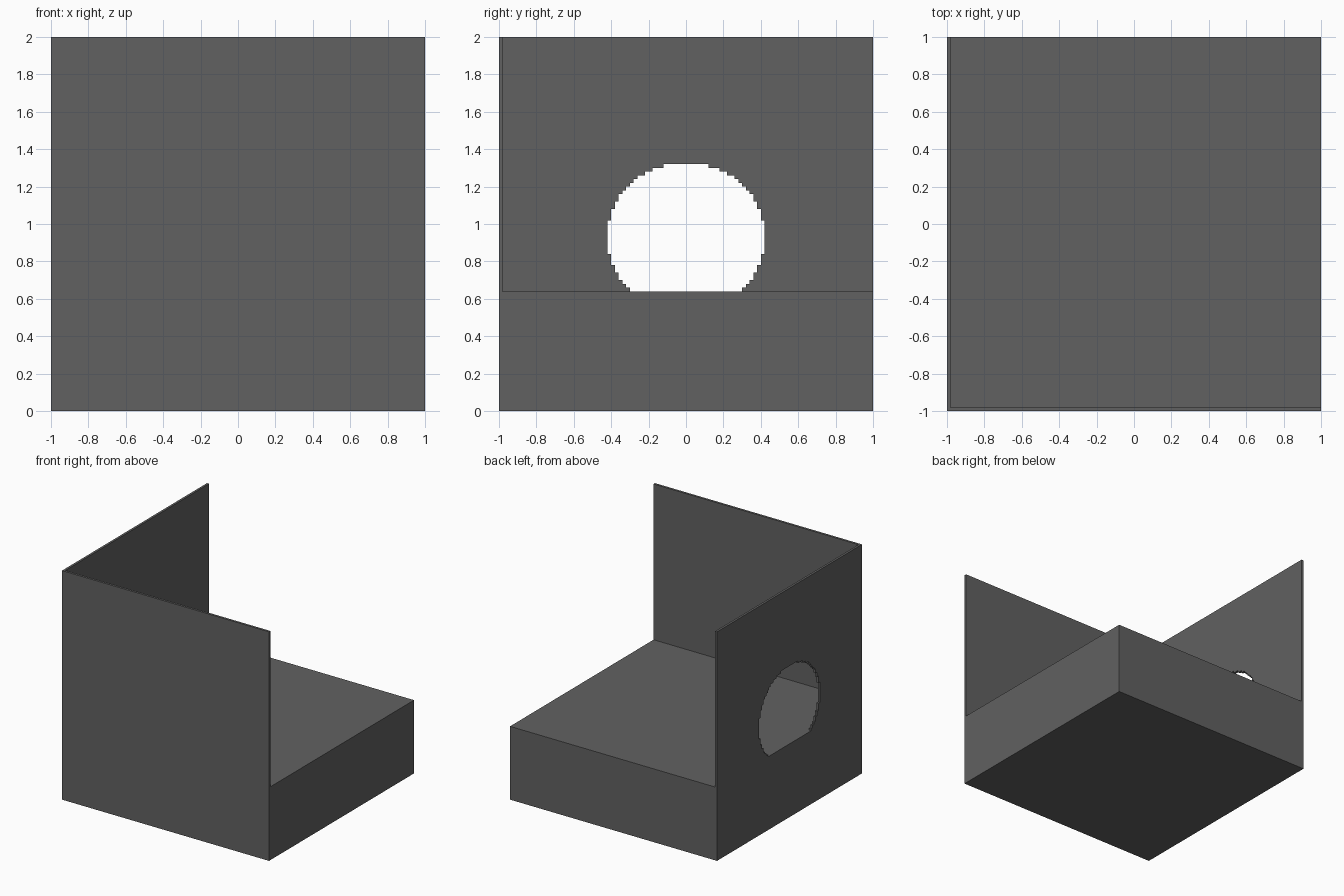
import bpy, bmesh, math

cube = bpy.data.objects.get("Cube")
if cube:
    bpy.data.objects.remove(cube, do_unlink=True)

FLOOR = 0.64      # top of the base slab
WALL = 0.02       # wall thickness, also the step size of the opening

grey = bpy.data.materials.new("dark grey")
grey.use_nodes = True
grey.diffuse_color = (0.12, 0.12, 0.12, 1)
grey.node_tree.nodes["Principled BSDF"].inputs["Base Color"].default_value = (0.12, 0.12, 0.12, 1)


def add_part(name, outline, direction):
    """Extrude a flat outline along a direction into a closed solid."""
    bm = bmesh.new()
    face = bm.faces.new([bm.verts.new(p) for p in outline])
    new = bmesh.ops.extrude_face_region(bm, geom=[face])["geom"]
    bmesh.ops.translate(bm, vec=direction,
                        verts=[g for g in new if isinstance(g, bmesh.types.BMVert)])
    bmesh.ops.recalc_face_normals(bm, faces=bm.faces)
    mesh = bpy.data.meshes.new(name)
    bm.to_mesh(mesh)
    bm.free()
    mesh.materials.append(grey)
    obj = bpy.data.objects.new(name, mesh)
    bpy.context.collection.objects.link(obj)
    return obj


# Base slab
add_part("base", [(-1, -1, 0), (1, -1, 0), (1, 1, 0), (-1, 1, 0)], (0, 0, FLOOR))

# Front wall, full width
add_part("front_wall", [(-1, -1, FLOOR), (1, -1, FLOOR), (1, -1, 2), (-1, -1, 2)], (0, WALL, 0))

# Stepped round opening: half width of each row, cut off by the floor
CENTRE_Z, RADIUS_Y, RADIUS_Z, ROWS = 0.93, 0.42, 0.399, 34
right_edge = []
for row in range(ROWS):
    z = FLOOR + row * WALL
    offset = (z + WALL / 2 - CENTRE_Z) / RADIUS_Z
    half = round(RADIUS_Y * math.sqrt(1 - offset ** 2) / WALL) * WALL
    if right_edge and abs(right_edge[-1][0] - half) < 1e-6:
        right_edge[-1] = (half, z + WALL)
    else:
        right_edge += [(half, z), (half, z + WALL)]
left_edge = [(-y, z) for y, z in reversed(right_edge)]

# Side wall with the opening running down to the floor
profile = [(1, FLOOR), (1, 2), (-1 + WALL, 2), (-1 + WALL, FLOOR)] + left_edge[::-1] + right_edge[::-1]
add_part("side_wall", [(-1, y, z) for y, z in profile], (WALL, 0, 0))
